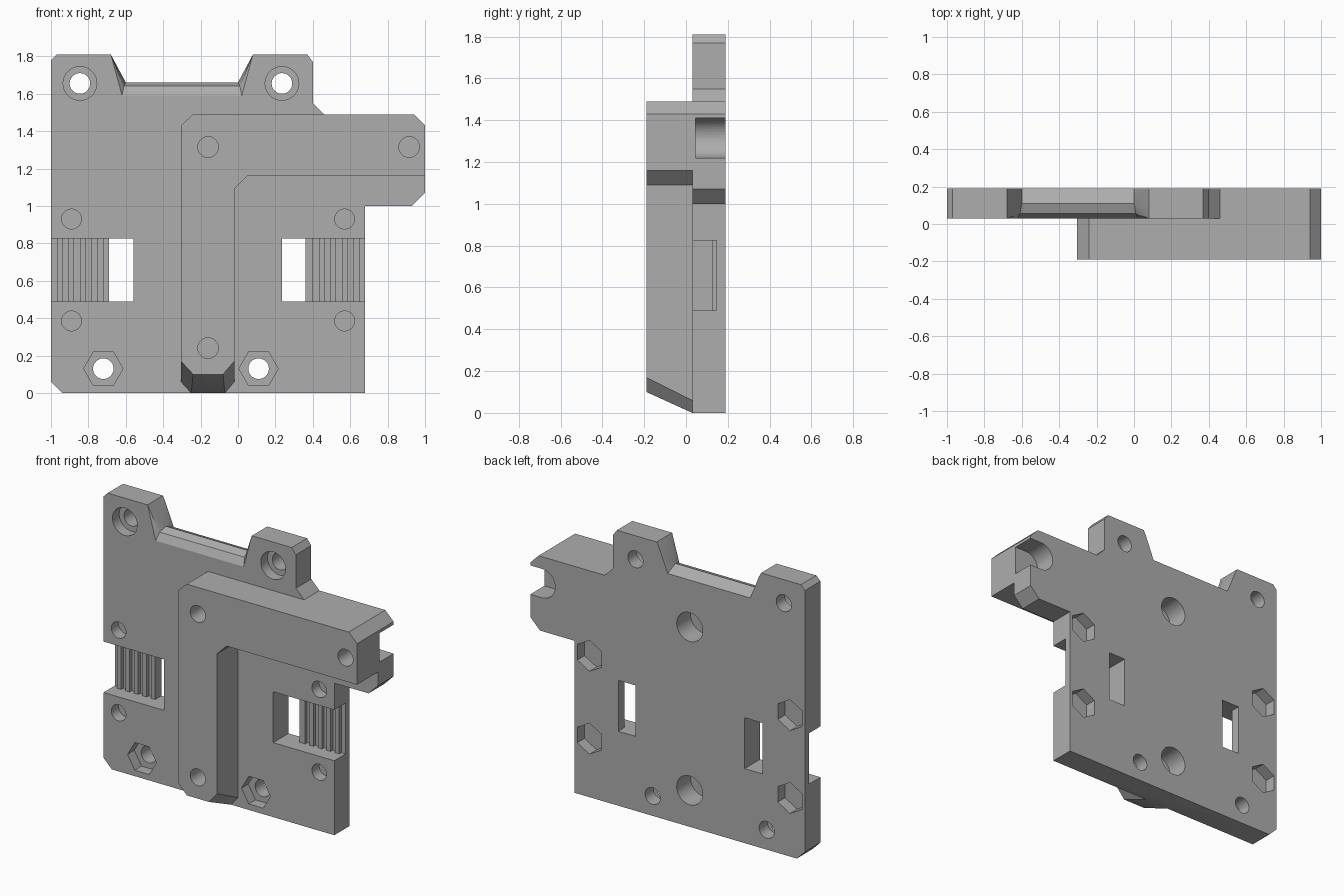
import bpy, bmesh, math

if "Cube" in bpy.data.objects:
    bpy.data.objects.remove(bpy.data.objects["Cube"])

FRONT, BACK, NOSE = 0.03, 0.19, -0.19      # plate front, plate back, boss front
EPS = 0.02

grey = bpy.data.materials.new("grey_plastic")
grey.diffuse_color = (0.42, 0.42, 0.42, 1)
grey.use_nodes = True
grey.node_tree.nodes["Principled BSDF"].inputs["Base Color"].default_value = grey.diffuse_color


def loft(name, sections):
    """Solid through matching (y, [(x, z), ...]) sections."""
    bm = bmesh.new()
    rings = [[bm.verts.new((x, y, z)) for x, z in pts] for y, pts in sections]
    n = len(rings[0])
    for a, b in zip(rings, rings[1:]):
        for i in range(n):
            j = (i + 1) % n
            bm.faces.new((a[i], a[j], b[j], b[i]))
    bm.faces.new(rings[0][::-1])
    bm.faces.new(rings[-1])
    bmesh.ops.triangulate(bm, faces=[f for f in bm.faces if len(f.verts) == 4])
    bmesh.ops.recalc_face_normals(bm, faces=bm.faces)
    mesh = bpy.data.meshes.new(name)
    bm.to_mesh(mesh)
    bm.free()
    mesh.materials.append(grey)
    obj = bpy.data.objects.new(name, mesh)
    bpy.context.collection.objects.link(obj)
    return obj


def prism(name, pts, y0, y1):
    return loft(name, [(y0, pts), (y1, pts)])


def box(name, x0, x1, z0, z1, y0, y1):
    return prism(name, [(x0, z0), (x1, z0), (x1, z1), (x0, z1)], y0, y1)


def bore(x, z, r, y0, y1, sides=40, turn=0.0):
    pts = [(x + r * math.cos(turn + math.tau * i / sides),
            z + r * math.sin(turn + math.tau * i / sides)) for i in range(sides)]
    return prism("bore", pts, y0, y1)


def combine(target, tool, operation):
    mod = target.modifiers.new("bool", 'BOOLEAN')
    mod.operation, mod.solver, mod.object = operation, 'EXACT', tool
    bpy.context.view_layer.objects.active = target
    bpy.ops.object.modifier_apply(modifier=mod.name)
    bpy.data.objects.remove(tool)


def cut(tool):
    combine(body, tool, 'DIFFERENCE')


# Back plate with two top ears and a side arm
body = prism("carriage_plate", [
    (-1, 0.06), (-0.94, 0), (0.68, 0), (0.68, 1.0), (0.93, 1.0), (1, 1.07),
    (1, 1.43), (0.94, 1.49), (0.46, 1.49), (0.40, 1.55), (0.40, 1.77),
    (0.37, 1.81), (-0.97, 1.81), (-1, 1.78)], FRONT, BACK)

# Raised L-shaped boss with a sloping foot
top = [(-0.02, 1.09), (0.05, 1.16), (1, 1.16), (1, 1.43), (0.94, 1.49),
       (-0.24, 1.49), (-0.305, 1.43)]
foot_front = [(-0.305, 0.17), (-0.24, 0.10), (-0.08, 0.10), (-0.02, 0.17)]
foot_back = [(-0.305, 0.06), (-0.25, 0.0), (-0.07, 0.0), (-0.02, 0.06)]
boss = loft("boss", [(NOSE, foot_front + top), (FRONT, foot_back + top)])
combine(body, boss, 'UNION')

# Flared notch between the ears, with a ridged floor
sections = []
for y, z, inset in ((FRONT - EPS, 1.57, 0.0), (FRONT, 1.59, 0.0),
                    (0.055, 1.64, 0.01), (0.11, 1.66, 0.02),
                    (BACK + EPS, 1.615, 0.02)):
    sections.append((y, [(-0.62 + inset, z), (0.02 - inset, z),
                         (0.08, 1.81), (0.08, 1.9), (-0.68, 1.9), (-0.68, 1.81)]))
cut(loft("notch", sections))

# Ear holes, counterbored from the front
for x in (-0.845, 0.235):
    cut(bore(x, 1.655, 0.09, FRONT - EPS, 0.10))
    cut(bore(x, 1.655, 0.055, 0.0, BACK + EPS))

# Lower holes with hexagonal nut pockets in the front
for x in (-0.72, 0.11):
    cut(bore(x, 0.13, 0.105, FRONT - EPS, 0.10, 6))
    cut(bore(x, 0.13, 0.055, 0.0, BACK + EPS))

# Clamp holes: blind from the front, hexagonal pockets in the back
for x in (-0.89, 0.57):
    for z in (0.385, 0.93):
        cut(bore(x, z, 0.053, 0.0, 0.105))
        cut(bore(x, z, 0.102, 0.115, BACK + EPS, 6, math.pi / 6))

# Boss holes: long and blind, wide counterbore in the back
for x, z in ((-0.16, 0.24), (-0.16, 1.315), (0.915, 1.315)):
    cut(bore(x, z, 0.055, NOSE - EPS, 0.035))
    cut(bore(x, z, 0.095, 0.045, BACK + EPS))
cut(box("arm_slot", 0.915, 1.05, 1.22, 1.41, 0.045, BACK + EPS))

# Belt windows, side pockets and toothed grooves
for edge, inner, outer in ((-1, -0.69, -0.56), (0.68, 0.36, 0.235)):
    s = 1 if inner > edge else -1
    cut(box("window", *sorted((inner, outer)), 0.49, 0.825, 0.0, BACK + EPS))
    cut(box("pocket", *sorted((edge - s * EPS, inner + s * 0.01)),
            0.49, 0.825, 0.0, 0.125))
    for i in range(5):
        a = edge + s * (0.062 * i - (EPS if i == 0 else 0))
        b = edge + s * (0.062 * i + 0.031)
        cut(box("groove", *sorted((a, b)), 0.49, 0.825, 0.10, 0.147))

# Smooth the bores, keep the edges sharp
bpy.ops.object.select_all(action='DESELECT')
body.select_set(True)
bpy.context.view_layer.objects.active = body
bpy.ops.object.shade_smooth_by_angle(angle=math.radians(25))
